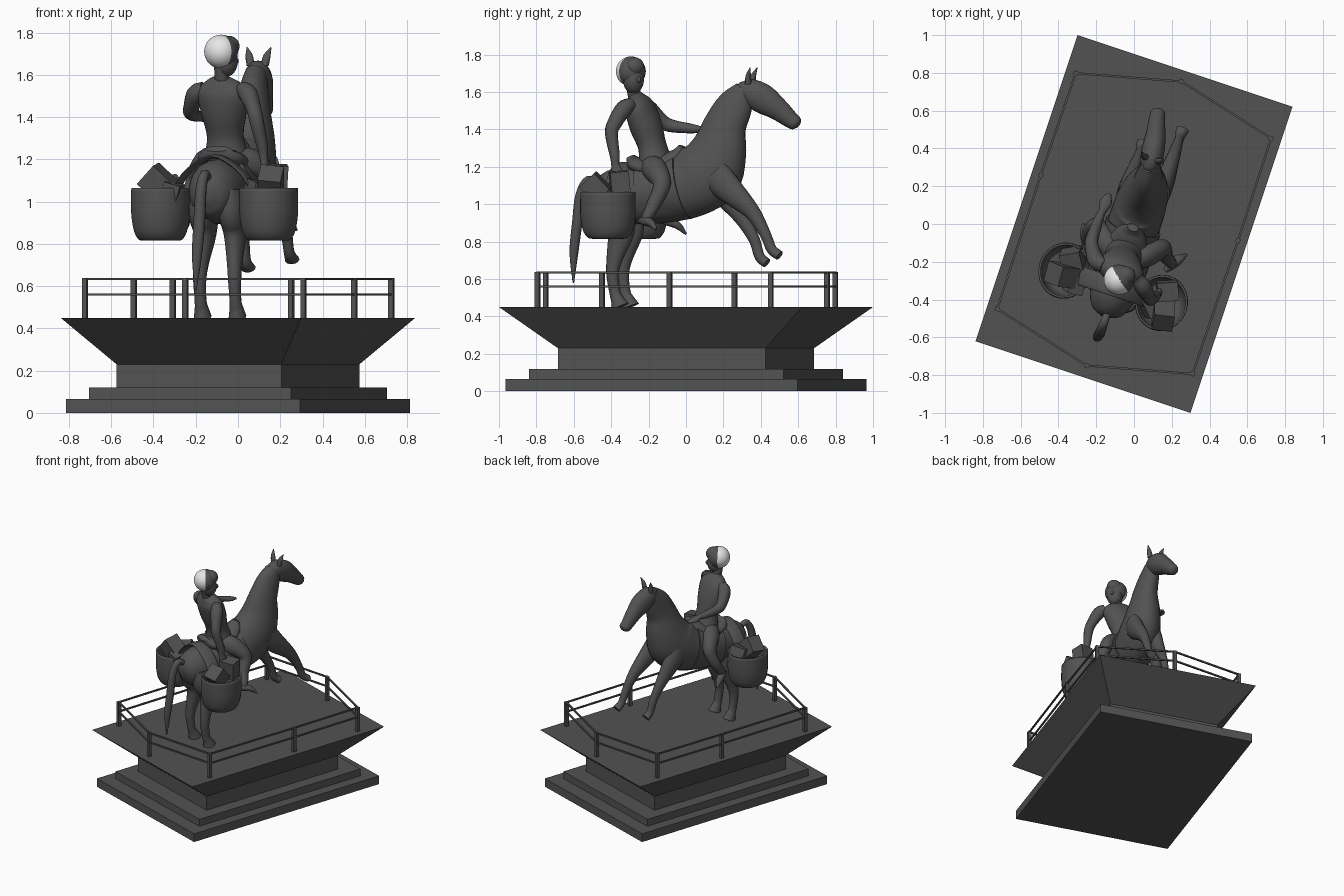
import bpy, bmesh, math
from mathutils import Vector, Matrix, Euler

TURN = -0.3217  # whole monument is turned on the grid


def material(name, v):
    m = bpy.data.materials.new(name)
    m.diffuse_color = (v, v, v, 1)
    return m


DARK = material("dark grey", 0.085)
WHITE = material("white", 0.88)


def finish(name, bm, smooth=True):
    bmesh.ops.recalc_face_normals(bm, faces=bm.faces)
    me = bpy.data.meshes.new(name)
    bm.to_mesh(me)
    bm.free()
    me.materials.append(DARK)
    ob = bpy.data.objects.new(name, me)
    bpy.context.collection.objects.link(ob)
    ob.rotation_euler.z = TURN
    if smooth:
        bpy.ops.object.select_all(action='DESELECT')
        ob.select_set(True)
        bpy.context.view_layer.objects.active = ob
        bpy.ops.object.shade_smooth_by_angle(angle=math.radians(50))
    return ob


def frustum(name, z0, a0, b0, z1, a1, b1):
    bm = bmesh.new()
    lo, hi = [[bm.verts.new((sx * a, sy * b, z)) for sx, sy in ((-1, -1), (1, -1), (1, 1), (-1, 1))]
              for z, a, b in ((z0, a0, b0), (z1, a1, b1))]
    bm.faces.new(lo)
    bm.faces.new(hi)
    for i in range(4):
        j = (i + 1) % 4
        bm.faces.new((lo[i], lo[j], hi[j], hi[i]))
    return finish(name, bm, False)


def box(name, loc, size, rot=(0, 0, 0)):
    bm = bmesh.new()
    mat = Matrix.Translation(loc) @ Euler(rot).to_matrix().to_4x4() @ Matrix.Diagonal((*size, 1))
    bmesh.ops.create_cube(bm, size=1, matrix=mat)
    return finish(name, bm, False)


def tube(name, rows, ref=(1, 0, 0), sides=20, sub=4, cap_end=True):
    """Smooth loft through rows of (x, y, z, half width along ref, half depth)."""
    p = [Vector(r) for r in rows]
    p = [2 * p[0] - p[1]] + p + [2 * p[-1] - p[-2]]
    q = []
    for i in range(1, len(p) - 2):
        a, b, c, d = p[i - 1:i + 3]
        for k in range(sub):
            t = k / sub
            q.append(0.5 * (2 * b + (c - a) * t + (2 * a - 5 * b + 4 * c - d) * t ** 2
                            + (3 * b - a - 3 * c + d) * t ** 3))
    q.append(p[-2])
    bm = bmesh.new()
    rings = []
    for i, s in enumerate(q):
        tan = (Vector(q[min(i + 1, len(q) - 1)][:3]) - Vector(q[max(i - 1, 0)][:3])).normalized()
        u = Vector(ref)
        u = (u - tan * u.dot(tan)).normalized()
        v = tan.cross(u)
        ring = []
        for k in range(sides):
            a = math.tau * k / sides
            ring.append(bm.verts.new(Vector(s[:3]) + u * math.cos(a) * max(s[3], .003)
                                     + v * math.sin(a) * max(s[4], .003)))
        rings.append(ring)
    for r0, r1 in zip(rings, rings[1:]):
        for k in range(sides):
            j = (k + 1) % sides
            bm.faces.new((r0[k], r0[j], r1[j], r1[k]))
    bm.faces.new(rings[0])
    if cap_end:
        bm.faces.new(rings[-1])
    return finish(name, bm)


def ball(name, loc, size):
    bm = bmesh.new()
    bmesh.ops.create_uvsphere(bm, u_segments=32, v_segments=20, radius=1,
                              matrix=Matrix.Translation(loc) @ Matrix.Diagonal((*size, 1)))
    return finish(name, bm)


# plinth
frustum("base_step", 0, .583, .823, .065, .583, .823)
frustum("upper_step", .065, .504, .717, .12, .504, .717)
frustum("pedestal", .12, .411, .585, .23, .411, .585)
frustum("flared_platform", .23, .411, .585, .45, .60, .854)

# railing
posts = [(-.545, .66), (0, .795), (.545, .66), (.55, .09), (.545, -.655), (0, -.79), (-.545, -.655), (-.55, .09)]
for i, (x, y) in enumerate(posts):
    box("rail_post", (x, y, .543), (.024, .024, .19))
    x2, y2 = posts[(i + 1) % len(posts)]
    for z in (.56, .634):
        box("rail", ((x + x2) / 2, (y + y2) / 2, z), (math.hypot(x2 - x, y2 - y), .011, .011),
            (0, 0, math.atan2(y2 - y, x2 - x)))

# horse body and neck, then head
tube("horse_body", [
    (.01, -.51, 1.03, .03, .04), (.01, -.48, 1.035, .085, .10), (.01, -.40, 1.045, .122, .145),
    (.01, -.28, 1.05, .132, .155), (0, -.12, 1.06, .14, .16), (0, .03, 1.11, .14, .182),
    (0, .13, 1.18, .135, .19), (0, .185, 1.29, .115, .155), (0, .22, 1.42, .085, .118),
    (-.01, .275, 1.53, .065, .098), (-.02, .33, 1.61, .05, .06)], sides=28)
tube("horse_head", [
    (-.02, .29, 1.635, .02, .02), (-.02, .335, 1.61, .055, .065), (-.03, .42, 1.565, .06, .08),
    (-.045, .50, 1.51, .05, .062), (-.06, .565, 1.455, .043, .047), (-.066, .60, 1.43, .038, .037),
    (-.068, .612, 1.42, .015, .015)])
for s in (-1, 1):
    tube("horse_ear", [(-.02 + s * .035, .355, 1.645, .02, .018), (-.02 + s * .045, .36, 1.69, .018, .013),
                       (-.02 + s * .06, .375, 1.73, .002, .002)], sides=10)
    # hind legs, standing
    x = .022 + s * .075
    tube("hind_leg", [
        (x, -.36, 1.06, .05, .10), (x, -.355, .95, .068, .105), (x, -.335, .85, .052, .075),
        (x + s * .008, -.365, .72, .037, .046), (x + s * .012, -.378, .63, .031, .034),
        (x + s * .012, -.365, .53, .028, .03), (x + s * .012, -.35, .49, .034, .036),
        (x + s * .012, -.335, .452, .042, .05)], sides=14)
# front legs, raised
for side, x, pts in (("right", .085, ((.19, 1.16), (.27, 1.08), (.40, .96), (.475, .84), (.51, .76), (.555, .725))),
                     ("left", -.09, ((.13, 1.14), (.19, 1.06), (.285, .93), (.355, .81), (.385, .72), (.425, .685)))):
    radii = ((.05, .09), (.05, .075), (.036, .044), (.027, .03), (.025, .028), (.036, .026))
    tube("front_leg_" + side, [(x, y, z, *r) for (y, z), r in zip(pts, radii)], sides=14)
tube("horse_tail", [(.015, -.48, 1.10, .018, .018), (.015, -.545, 1.13, .022, .022), (.012, -.59, 1.05, .026, .028),
                    (.01, -.61, .90, .028, .028), (.005, -.63, .74, .024, .024), (0, -.635, .58, .004, .004)], sides=12)

# saddle cloth, saddle and pannier strap
tube("saddle_cloth", [(0, -.25, 1.065, .146, .165), (0, -.12, 1.075, .15, .165), (0, -.01, 1.10, .15, .183)], sides=28)
tube("saddle", [(0, -.31, 1.25, .06, .02), (0, -.27, 1.21, .11, .045), (0, -.16, 1.19, .12, .055),
                (0, -.05, 1.25, .08, .05), (0, -.02, 1.31, .03, .02)])
tube("pannier_strap", [(-.2, -.35, 1.05, .05, .01), (-.125, -.35, 1.15, .05, .01), (0, -.35, 1.215, .05, .01),
                       (.125, -.35, 1.15, .05, .01), (.2, -.35, 1.05, .05, .01)], ref=(0, 1, 0))

# baskets with parcels
for s in (-1, 1):
    c = (s * .27, -.35)
    b = tube("basket", [(*c, .815, .085, .085), (*c, .822, .105, .11), (*c, .86, .125, .135), (*c, .93, .137, .148),
                        (*c, 1.0, .139, .15), (*c, 1.065, .138, .148)], sides=28, cap_end=False)
    mod = b.modifiers.new("wall", 'SOLIDIFY')
    mod.thickness = .012
    mod.offset = -1
for loc, size, rot in (
        ((-.275, -.375, 1.09), (.13, .11, .12), (.2, .75, .2)),
        ((-.25, -.28, 1.05), (.11, .10, .12), (.3, -.2, .5)),
        ((-.20, -.40, 1.03), (.08, .10, .12), (.1, .3, .1)),
        ((.28, -.28, 1.11), (.11, .10, .13), (.1, .05, .4)),
        ((.30, -.41, 1.09), (.11, .11, .12), (.75, .1, .2)),
        ((.22, -.38, 1.04), (.09, .11, .11), (.2, .2, .8))):
    box("parcel", loc, size, rot)

# rider torso and neck
tube("rider_torso", [
    (0, -.165, 1.17, .07, .06), (0, -.17, 1.21, .105, .09), (0, -.19, 1.31, .088, .075),
    (.005, -.225, 1.42, .11, .085), (.01, -.26, 1.52, .125, .075), (.012, -.28, 1.565, .08, .05),
    (.014, -.29, 1.585, .035, .035)])
tube("rider_neck", [(.014, -.28, 1.56, .034, .036), (.016, -.30, 1.65, .034, .036)], sides=14)

# rider limbs
tube("rider_right_arm", [(.11, -.27, 1.535, .035, .035), (.15, -.30, 1.51, .045, .045), (.19, -.335, 1.44, .036, .04),
                         (.21, -.35, 1.38, .034, .035), (.23, -.325, 1.26, .026, .027), (.235, -.32, 1.21, .02, .022),
                         (.24, -.31, 1.17, .017, .032), (.24, -.30, 1.12, .008, .012)], sides=14)
tube("rider_left_arm", [(-.08, -.26, 1.535, .035, .035), (-.125, -.25, 1.51, .045, .045), (-.165, -.20, 1.45, .038, .04),
                        (-.185, -.15, 1.42, .034, .035), (-.185, -.04, 1.405, .026, .027), (-.18, .01, 1.40, .02, .02),
                        (-.178, .06, 1.39, .033, .016), (-.175, .11, 1.38, .012, .008)], sides=14)
for side, s, ankle, toe in (("right", 1, (.255, -.135, .93), (.315, -.065, .865)),
                            ("left", -1, (-.21, -.16, .93), (-.256, -.085, .84))):
    tube("rider_leg_" + side, [(s * .05, -.18, 1.20, .06, .06), (s * .11, -.14, 1.185, .062, .068),
                               (s * .165, -.09, 1.14, .052, .055), (s * .19, -.075, 1.09, .044, .046),
                               (s * .215, -.11, 1.0, .036, .038), (*ankle, .027, .028),
                               (ankle[0], ankle[1] - .01, .90, .015, .015)], sides=14)
    heel = Vector(ankle) + Vector((-s * .02, -.05, -.02))
    mid = (Vector(ankle) + Vector(toe)) / 2
    tube("rider_shoe_" + side, [(*heel, .012, .012), (*(Vector(ankle) - Vector((0, .01, .02))), .026, .026),
                                (*mid, .026, .02), (*toe, .006, .006)], sides=12)

# rider head: pale back of the cap, dark hair on the face side
look = Vector((.65, .74, 0))
cap = ball("rider_cap", (.017, -.305, 1.71), (.08, .08, .08))
cap.data.materials.append(WHITE)
for f in cap.data.polygons:
    f.material_index = 1 if f.normal.dot(look) < .05 else 0
face = Vector((.017, -.305, 1.665)) + look * .028
ball("rider_face", face, (.056, .056, .074))
ball("rider_nose", face + look * .056, (.012, .012, .016))
ball("rider_fringe", Vector((.017, -.305, 1.735)) + look * .042, (.052, .05, .05))
